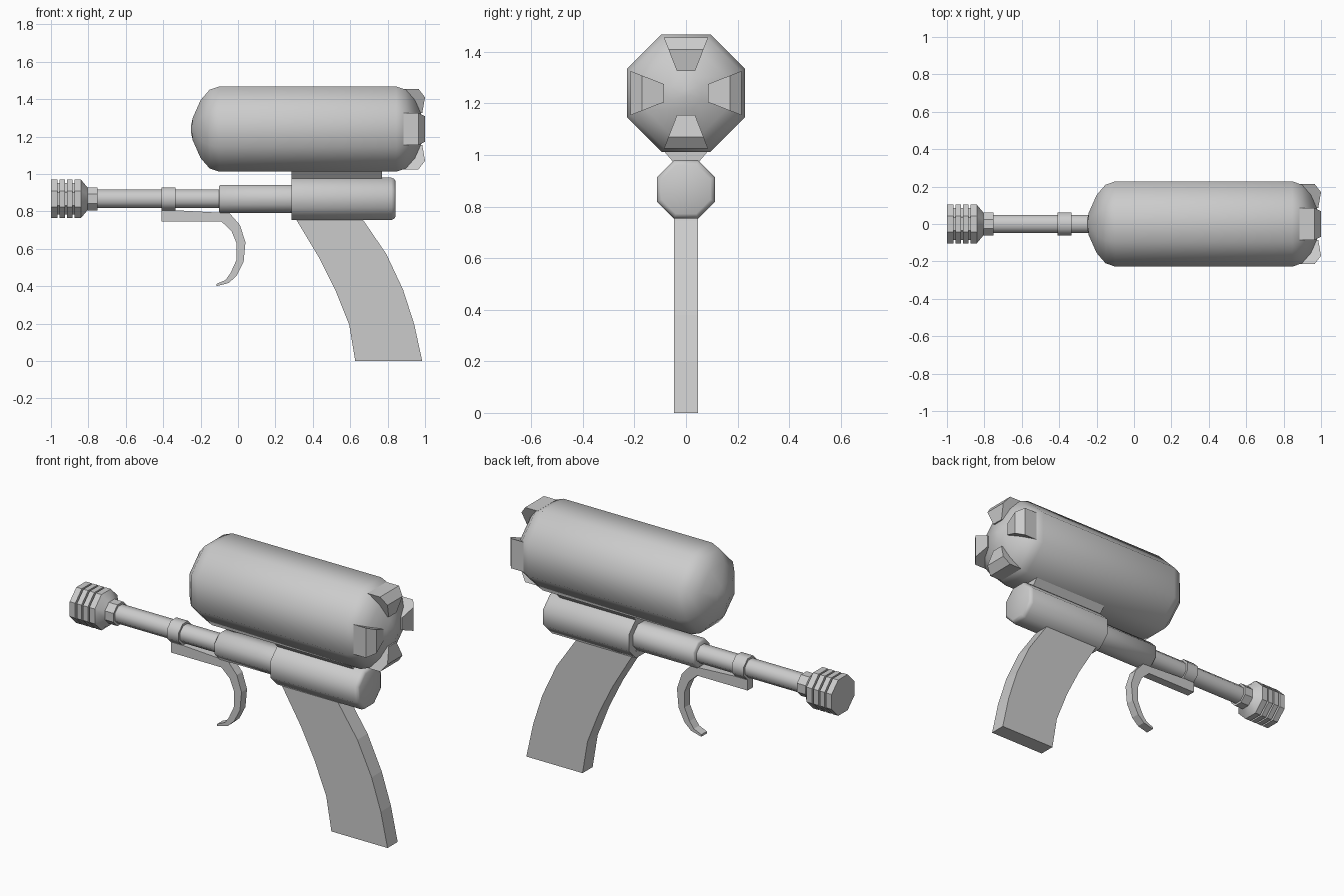
import bpy, bmesh, math
from mathutils import Matrix

old = bpy.data.objects.get("Cube")
if old:
    bpy.data.objects.remove(old, do_unlink=True)

grey = bpy.data.materials.new("plain grey")
grey.use_nodes = True
colour = (0.6, 0.6, 0.6, 1)
grey.diffuse_color = colour
grey.node_tree.nodes["Principled BSDF"].inputs["Base Color"].default_value = colour


def finish(name, bm, smooth=0):
    """Turn a bmesh into an object, keeping edges above the angle sharp."""
    bmesh.ops.recalc_face_normals(bm, faces=bm.faces)
    for f in bm.faces:
        f.smooth = smooth > 0
    for e in bm.edges:
        e.smooth = e.calc_face_angle(0) < math.radians(smooth)
    mesh = bpy.data.meshes.new(name)
    bm.to_mesh(mesh)
    bm.free()
    mesh.materials.append(grey)
    ob = bpy.data.objects.new(name, mesh)
    bpy.context.collection.objects.link(ob)
    return ob


def skin(name, rings, smooth=0):
    """Join matching closed rings of points and cap both ends."""
    bm = bmesh.new()
    loops = [[bm.verts.new(p) for p in ring] for ring in rings]
    n = len(loops[0])
    for a, b in zip(loops, loops[1:]):
        for i in range(n):
            j = (i + 1) % n
            bm.faces.new((a[i], a[j], b[j], b[i]))
    bm.faces.new(loops[0])
    bm.faces.new(loops[-1])
    return finish(name, bm, smooth)


def lathe(name, profile, z, smooth=47):
    """Eight-sided turned part along x; radii are measured to the flats."""
    k = 1 / math.cos(math.pi / 8)
    angles = [math.pi / 8 + i * math.pi / 4 for i in range(8)]
    return skin(name, [[(x, r * k * math.cos(a), z + r * k * math.sin(a))
                        for a in angles] for x, r in profile], smooth)


def strip(name, upper, lower, half):
    """Flat-sided part from two edge curves in the xz plane."""
    return skin(name, [[(x, -half, z), (x, half, z), (u, half, w), (u, -half, w)]
                       for (x, z), (u, w) in zip(upper, lower)])


# Tank with two matching domes
TANK_Z = 1.24
dome = [(-0.252, 0.015), (-0.242, 0.06), (-0.2, 0.155), (-0.152, 0.21), (-0.1, 0.228)]
lathe("tank", dome + [(0.746 - x, r) for x, r in reversed(dome)], TANK_Z)

# Four wedge fins round the rear dome
fin = [(0.885, 0.215), (0.965, 0.215), (1.0, 0.17), (0.985, 0.085), (0.885, 0.085)]
for i, side in enumerate(("top", "front", "bottom", "back")):
    width = lambda r: 0.035 + (r - 0.085) * 0.39
    ob = skin("fin_" + side, [[(x, s * width(r), r) for x, r in fin] for s in (-1, 1)])
    ob.data.transform(Matrix.Translation((0, 0, TANK_Z)) @ Matrix.Rotation(i * math.pi / 2, 4, "X"))

# Bridge under the tank
skin("tank_bridge", [[(x, -0.047, 0.97), (x, 0.047, 0.97), (x, 0.09, 1.02), (x, -0.09, 1.02)]
                     for x in (0.285, 0.77)])

# Body and barrel
AXIS = 0.867
lathe("body", [(0.285, 0.113), (0.82, 0.113), (0.835, 0.107), (0.842, 0.095)], AXIS)
lathe("receiver", [(-0.102, 0.068), (-0.095, 0.075), (0.3, 0.075)], AXIS)
lathe("barrel", [(-0.78, 0.049), (-0.09, 0.049)], AXIS)
lathe("barrel_collar", [(-0.41, 0.061), (-0.335, 0.061)], AXIS)

# Ribbed muzzle
rib, groove = 0.103, 0.085
muzzle = []
for start, end in ((-1.0, -0.965), (-0.955, -0.925)):
    muzzle += [(start, rib), (end, rib), (end, groove), (end + 0.01, groove)]
muzzle += [(-0.915, rib), (-0.885, rib), (-0.885, groove), (-0.875, groove),
           (-0.875, rib), (-0.84, rib), (-0.805, 0.061), (-0.75, 0.061)]
lathe("muzzle", muzzle, AXIS, 40)

# Curved grip
strip("grip",
      [(0.28, 0.8), (0.318, 0.745), (0.435, 0.55), (0.52, 0.38), (0.595, 0.192), (0.627, 0)],
      [(0.63, 0.8), (0.675, 0.745), (0.793, 0.572), (0.883, 0.38), (0.942, 0.197), (0.985, 0)],
      0.046)

# Trigger mount and hooked trigger in one strip
strip("trigger",
      [(-0.41, 0.81), (-0.045, 0.79), (0.01, 0.727), (0.04, 0.636), (0.03, 0.53),
       (-0.008, 0.455), (-0.05, 0.417), (-0.115, 0.4)],
      [(-0.41, 0.745), (-0.088, 0.745), (-0.035, 0.695), (-0.008, 0.63), (-0.008, 0.54),
       (-0.04, 0.47), (-0.067, 0.433), (-0.115, 0.412)],
      0.025)
